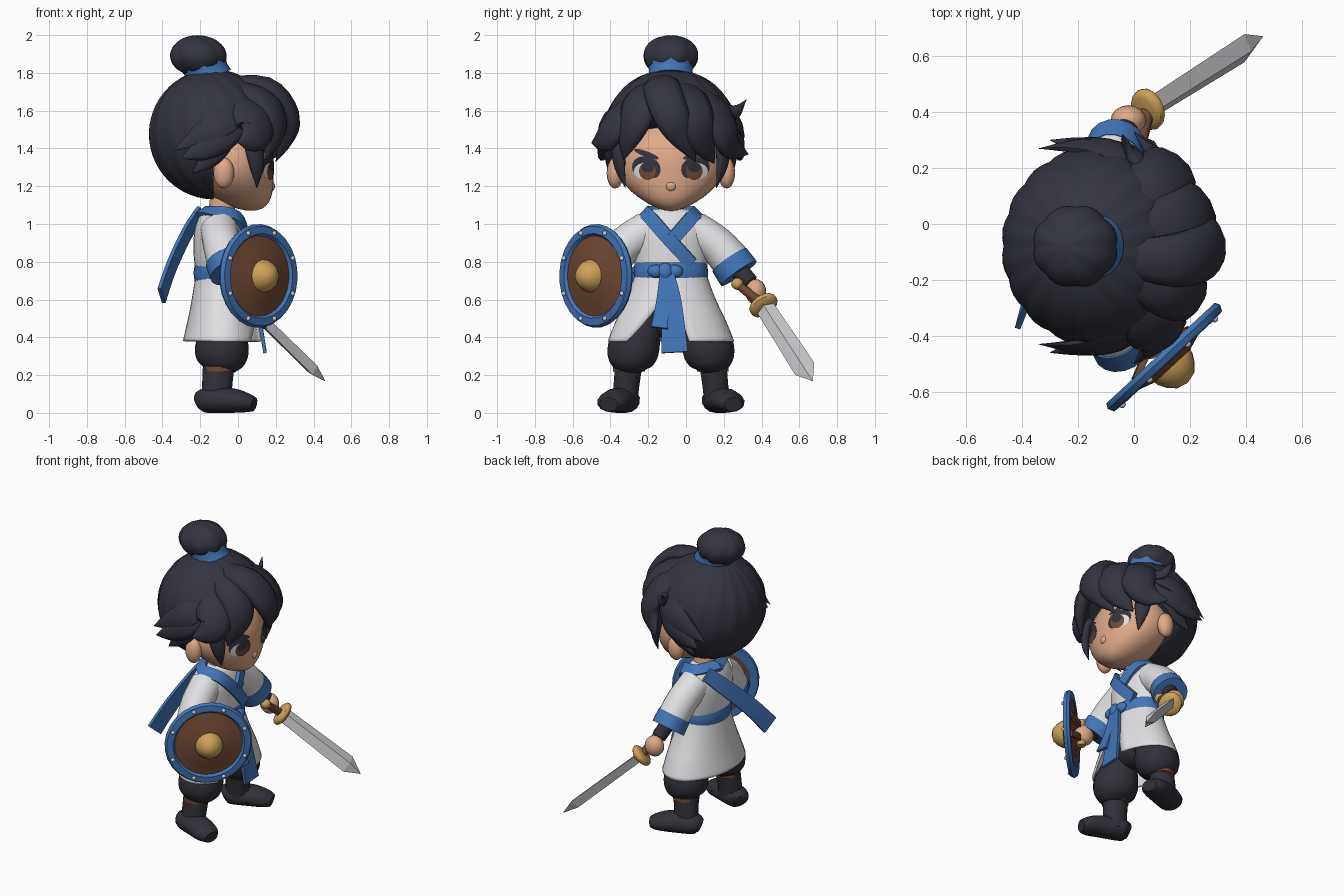
import bpy, bmesh, math
from mathutils import Vector

if "Cube" in bpy.data.objects:
    bpy.data.objects.remove(bpy.data.objects["Cube"])

CY = -0.08  # sideways centre of the figure
COL = {"hair_black": (.033, .034, .05), "cloth_black": (.031, .03, .042), "white_cloth": (.75, .75, .77),
       "blue_cloth": (.055, .18, .48), "skin": (.74, .4, .25), "brown_leather": (.17, .066, .034),
       "gold": (.62, .36, .1), "steel": (.6, .6, .62)}
MAT = {}
for k, c in COL.items():
    MAT[k] = bpy.data.materials.new(k)
    MAT[k].diffuse_color = (*c, 1)

def finish(name, bm, mat, smooth=40, recalc=True):
    if recalc:
        bmesh.ops.recalc_face_normals(bm, faces=bm.faces[:])
    me = bpy.data.meshes.new(name)
    bm.to_mesh(me)
    bm.free()
    ob = bpy.data.objects.new(name, me)
    bpy.context.collection.objects.link(ob)
    me.materials.append(MAT[mat])
    if smooth:
        bpy.ops.object.select_all(action='DESELECT')
        ob.select_set(True)
        bpy.context.view_layer.objects.active = ob
        bpy.ops.object.shade_smooth_by_angle(angle=math.radians(smooth))
    return ob

def catmull(rows, sub):
    out = []
    for i in range(len(rows) - 1):
        q4 = [rows[min(max(i + k, 0), len(rows) - 1)] for k in (-1, 0, 1, 2)]
        for u in (j / sub for j in range(sub)):
            out.append([.5 * (2 * q + (r - p) * u + (2 * p - 5 * q + 4 * r - s) * u * u
                              + (3 * q - p - 3 * r + s) * u ** 3) for p, q, r, s in zip(*q4)])
    return out + [list(rows[-1])]

def sweep(name, rows, mat, n=(1, 0, 0), centre=None, sides=14, sub=4, smooth=40, rect=False):
    """Rows: x, y, z, half width, half thickness (along n), optional start and end of an open gap."""
    rows = catmull(rows, sub)
    bm, rings, gap = bmesh.new(), [], len(rows[0]) > 5
    for i, r in enumerate(rows):
        p = Vector(r[:3])
        t = (Vector(rows[min(i + 1, len(rows) - 1)][:3]) - Vector(rows[max(i - 1, 0)][:3])).normalized()
        h = p - Vector(centre) if centre else Vector(n)
        h = (h - t * h.dot(t)).normalized()
        b, ring = t.cross(h), []
        for k in range(sides + gap):
            a = 2 * math.pi * k / sides + (math.pi / 4 if rect else 0)
            if gap:
                a = r[5] + (2 * math.pi - r[5] - r[6]) * k / sides
            s = 1.414 if rect else 1
            ring.append(bm.verts.new(p + h * (max(r[4], .001) * s * math.cos(a))
                                     + b * (max(r[3], .001) * s * math.sin(a))))
        rings.append(ring)
    for A, B in zip(rings, rings[1:]):
        for k in range(sides):
            m = (k + 1) if gap else (k + 1) % sides
            bm.faces.new((A[k], A[m], B[m], B[k]))
    if not gap:
        bm.faces.new(rings[0])
        bm.faces.new(rings[-1])
    return finish(name, bm, mat, smooth)

def ball(name, loc, size, mat, shape=None, axis=(0, 0, 1), seg=24):
    bm = bmesh.new()
    bmesh.ops.create_uvsphere(bm, u_segments=seg, v_segments=seg // 2 + 2, radius=1)
    q = Vector((0, 0, 1)).rotation_difference(Vector(axis))
    for v in bm.verts:
        c = q @ (shape(v.co.copy()) if shape else v.co)
        v.co = Vector(loc) + Vector([a * b for a, b in zip(c, size)])
    return finish(name, bm, mat, 60)

def lathe(name, prof, loc, axis, mat, sides=28):
    bm, rings = bmesh.new(), []
    q = Vector((0, 0, 1)).rotation_difference(Vector(axis).normalized())
    for r, h in prof:
        rings.append([bm.verts.new(Vector(loc) + q @ Vector((r * math.cos(a), r * math.sin(a), h)))
                      for a in (2 * math.pi * k / sides for k in range(sides))])
    for A, B in zip(rings, rings[1:] + rings[:1]):
        for k in range(sides):
            bm.faces.new((A[k], A[(k + 1) % sides], B[(k + 1) % sides], B[k]))
    bmesh.ops.remove_doubles(bm, verts=bm.verts[:], dist=1e-5)
    return finish(name, bm, mat, 35)

def side(rows, s):
    return [(r[0], CY + s * r[1], *r[2:]) for r in rows]

# head: egg shape with a forward, narrowed chin
HC, HR = Vector((-.03, CY, 1.32)), (.22, .29, .25)
taper = lambda z: 1 - .3 * min(z, 0) ** 2
chin = lambda z: .1 * min(z, 0) ** 2
ball("head", HC, HR, "skin", lambda c: Vector((c.x + chin(c.z) / HR[0], c.y * taper(c.z), c.z)), seg=36)
ball("nose", (.168, CY, 1.2), (.028, .032, .03), "skin", seg=16)
sweep("neck", [(-.09, CY, 1.0, .075, .075), (-.08, CY, 1.16, .065, .065)], "skin")

# face plates that follow the head surface
def patch(name, y, z, w, h, mat, lift, slant=0, cut=-1):
    bm, rings = bmesh.new(), []
    for f in (.001, .35, .7, 1):
        ring = []
        for a in (math.pi * k / 10 for k in range(20)):
            py = y + w * f * math.cos(a)
            pz = z + h * f * max(math.sin(a), cut) + slant * w * f * math.cos(a)
            sz = (pz - HC.z) / HR[2]
            sy = (py - CY) / HR[1] / taper(sz)
            px = HC.x + HR[0] * math.sqrt(max(0, 1 - sz * sz - sy * sy)) + chin(sz)
            ring.append(bm.verts.new((px + lift, py, pz)))
        rings.append(ring)
    for A, B in zip(rings, rings[1:]):
        for k in range(20):
            bm.faces.new((A[k], B[k], B[(k + 1) % 20], A[(k + 1) % 20]))
    bmesh.ops.reverse_faces(bm, faces=[f for f in bm.faces if f.normal.x < 0])
    finish(name, bm, mat, 60, False)

for s in (-1, 1):
    y = CY + s * .13
    patch("eye_lash", y, 1.295, .076, .064, "hair_black", .003, s * .1, -.75)
    patch("eye_white", y + s * .008, 1.28, .058, .043, "white_cloth", .005)
    patch("iris", y - s * .006, 1.28, .045, .047, "brown_leather", .007)
    patch("pupil", y - s * .006, 1.3, .034, .026, "hair_black", .009)
    patch("eyebrow", y, 1.37, .066, .016, "hair_black", .006, s * .35)
    ball("ear", (-.075, CY + s * .295, 1.27), (.055, .045, .082), "skin", seg=16)

# hair: grooved cap trimmed away from the face, bun and tie
def grooves(n, d):
    return lambda c: c * (1 - d * (1 - abs(math.sin(n * math.atan2(c.y, c.x)))) * math.hypot(c.x, c.y))

cap = ball("hair_cap", (-.13, CY, 1.475), (.345, .36, .345), "hair_black", grooves(9, .025), (-.25, 0, .97), 72)
for v in cap.data.vertices:
    u = min(max((v.co.z - 1.34) / .28, 0), 1)
    v.co.x = min(v.co.x, -.13 + .38 * u)
ball("hair_bun", (-.21, CY, 1.89), (.155, .15, .11), "hair_black", grooves(4, .06), (-.3, 0, .95), 40)
lathe("hair_tie", [(.09, -.04), (.122, -.04), (.114, 0), (.122, .04), (.09, .04)],
      (-.165, CY, 1.81), (-.36, 0, .93), "blue_cloth")

def lock(pts, w, t, s=1):
    prof = [.5, 1, 1, .7, .02] if len(pts) > 4 else [.6, 1, .75, .02]
    rows = [(x, CY + s * y, z, w * f, t * f) for (x, y, z), f in zip(pts, prof)]
    sweep("hair_lock", rows, "hair_black", centre=(-.1, CY, 1.42), sides=10, smooth=60)

# parted fringe
lock([(-.12, -.03, 1.75), (.15, -.05, 1.73), (.275, 0, 1.58), (.25, .07, 1.45), (.2, .13, 1.33)], .1, .05)
lock([(-.12, .03, 1.75), (.13, .08, 1.68), (.23, .13, 1.55), (.19, .18, 1.42), (.13, .23, 1.32)], .11, .05)
lock([(-.12, .08, 1.73), (.06, .21, 1.64), (.13, .28, 1.5), (.08, .32, 1.41), (0, .41, 1.37)], .11, .05)
lock([(-.12, -.07, 1.75), (.1, -.15, 1.68), (.19, -.18, 1.57), (.18, -.225, 1.45), (.15, -.25, 1.34)], .1, .05)
lock([(-.12, -.1, 1.71), (.04, -.25, 1.6), (.09, -.31, 1.5), (.06, -.36, 1.45), (0, -.42, 1.43)], .11, .05)
# sidelocks and swept spikes
for s in (-1, 1):
    lock([(.02, .26, 1.55), (.08, .275, 1.42), (.1, .27, 1.3), (.1, .24, 1.19)], .055, .03, s)
    lock([(.04, .27, 1.55), (-.08, .34, 1.46), (-.2, .36, 1.39), (-.3, .38, 1.35)], .08, .04, s)
    lock([(.04, .26, 1.6), (-.08, .34, 1.54), (-.2, .36, 1.47), (-.34, .35, 1.39)], .08, .03, s)
    lock([(-.04, .28, 1.49), (-.1, .325, 1.42), (-.16, .325, 1.34), (-.24, .33, 1.27)], .07, .03, s)
lock([(.1, .2, 1.6), (.02, .3, 1.59), (-.02, .35, 1.6), (-.04, .4, 1.66)], .045, .025)

# torso, skirt open at the front, belt and sash
sweep("tunic", [(-.09, CY, .7, .18, .125), (-.1, CY, .84, .2, .135), (-.1, CY, .97, .21, .13),
                (-.1, CY, 1.05, .16, .1), (-.1, CY, 1.08, .09, .07)], "white_cloth", sides=28)
skirt = sweep("skirt", [(-.09, CY, .76, .18, .13, .02, .02), (-.085, CY, .62, .23, .158, .15, .1),
                        (-.08, CY, .48, .295, .19, .5, .22), (-.08, CY, .38, .335, .212, .8, .3)],
              "white_cloth", sides=36)
skirt.modifiers.new("cloth_thickness", 'SOLIDIFY').thickness = .014
sweep("belt", [(-.09, CY, .685, .19, .137), (-.09, CY, .74, .197, .145), (-.09, CY, .795, .19, .137)],
      "blue_cloth", sides=28)
ball("sash_knot", (.06, CY - .03, .745), (.032, .042, .05), "blue_cloth", seg=14)
for s in (-1, 1):
    ball("sash_bow", (.055, CY - .03 + s * .05, .75), (.028, .045, .035), "blue_cloth", seg=14)
for name, y0, y1, z1, w in (("sash_tail_long", -.01, .02, .32, .07), ("sash_tail_short", -.03, -.06, .45, .045)):
    sweep(name, [(.07, CY + y0, .73, .03, .012), (.1, CY + (y0 + y1) / 2, .58, w * .75, .01),
                 (.143, CY + y1, z1, w, .009)], "blue_cloth", sides=4, rect=True)

# crossed collar and trailing ribbon
for s, count in ((1, 5), (-1, 4)):
    sweep("collar", side([(-.19, 0, 1.065, .035, .016), (-.12, s * .13, 1.06, .035, .018),
                          (-.005, s * .105, 1.03, .036, .02), (.04, s * .01, .92, .036, .015),
                          (.028, -s * .11, .79, .034, .014)][:count], -1),
          "blue_cloth", centre=(-.11, CY, .93), sides=4, rect=True)
sweep("back_ribbon", [(-.2, .06, 1.06, .045, .01), (-.27, -.04, .95, .05, .01), (-.35, -.2, .78, .055, .01),
                      (-.405, -.33, .62, .06, .01)], "blue_cloth", n=(-.8, .3, .1), sides=4, rect=True)

# arms
for s, sl, cuff, arm, hand in (
        (1, [(-.1, .12, .97, .1, .1), (-.085, .24, .89, .1, .1), (-.07, .33, .79, .106, .1)],
         [(-.073, .31, .81, .11, .105), (-.06, .36, .738, .115, .108)],
         [(-.06, .33, .79, .05, .05), (-.03, .42, .69, .045, .045)], (-.02, .37, .64)),
        (-1, [(-.1, .12, .97, .1, .1), (-.085, .24, .89, .1, .1), (-.065, .32, .80, .1, .1)],
         [(-.068, .31, .81, .108, .108), (-.04, .355, .745, .112, .112)],
         [(-.05, .33, .78, .05, .05), (.03, .36, .73, .045, .045)], (.045, -.43, .72))):
    for name, rows, mat in (("sleeve", sl, "white_cloth"), ("cuff", cuff, "blue_cloth"), ("bracer", arm, "cloth_black")):
        sweep(name, side(rows, s), mat, n=(1, 0, .2), sides=18)
    ball("hand", hand, (.064, .055, .068), "skin", seg=16)

# legs and boots
ball("hips", (-.085, CY, .53), (.115, .17, .14), "cloth_black")
for s in (-1, 1):
    sweep("trouser", side([(-.085, .09, .58, .08, .08), (-.085, .15, .46, .11, .11), (-.085, .195, .35, .138, .142),
                           (-.09, .215, .27, .12, .128), (-.095, .22, .225, .07, .08)], s), "cloth_black", sides=18)
    sweep("boot_shaft", side([(-.1, .22, .28, .075, .085), (-.11, .235, .15, .07, .08),
                              (-.115, .245, .05, .07, .08)], s), "cloth_black")
    lathe("boot_strap", [(.07, -.013), (.084, -.013), (.084, .013), (.07, .013)],
          (-.1, CY + s * .222, .232), (0, 0, 1), "brown_leather", 16)
    sweep("boot_foot", side([(-.205, .215, .055, .04, .045), (-.17, .235, .066, .078, .066), (-.04, .285, .066, .085, .066),
                             (.04, .315, .055, .08, .053), (.085, .33, .045, .05, .038)], s), "cloth_black", n=(0, 0, 1))

# sword
G, TIP = Vector((.05, .41, .57)), Vector((.46, .67, .17))
L, D = (TIP - G).length, (TIP - G).normalized()
up = (Vector((0, 0, 1)) - D * D.z).normalized()
flat = Vector((-D.y, D.x, 0)).normalized()
face = D.cross(up * .7 + flat * .7)
at = lambda f: tuple(G + D * f)
sweep("sword_blade", [(*at(0), .05, .03), (*at(L - .1), .06, .032), (*at(L), .002, .002)], "steel",
      n=face, sides=4, sub=1, smooth=0)
sweep("sword_guard", [(*at(-.025), .06, .045), (*at(-.012), .078, .07), (*at(.012), .078, .07),
                      (*at(.028), .055, .04)], "gold", n=face, sub=2)
sweep("sword_grip", [(.02, .275, .68, .022, .022), (*at(0), .026, .026)], "brown_leather", n=face)
ball("sword_pommel", (.02, .272, .683), (.032, .032, .032), "gold", seg=14)

# shield
C, N = Vector((.107, -.475, .725)), Vector((.68, -.733, 0))
T = Vector((N.y, -N.x, 0))
lathe("shield_rim", [(.214, -.018), (.265, -.018), (.275, 0), (.264, .022), (.225, .026), (.212, .01)], C, N, "blue_cloth")
lathe("shield_board", [(0, -.012), (.225, -.012), (.225, .008), (.15, .024), (.07, .05), (0, .05)], C, N, "brown_leather")
lathe("shield_boss", [(0, .04), (.088, .04), (.084, .06), (.068, .088), (.042, .115), (0, .126)], C, N, "gold", 18)
for a in (math.pi * (k + .5) / 4 for k in range(8)):
    ball("shield_rivet", C + N * .024 + T * .244 * math.cos(a) + Vector((0, 0, .244 * math.sin(a))),
         (.013, .013, .013), "steel", seg=8)
for z in (-.07, .07):
    sweep("shield_strap", [(*(C + N * d + T * o + Vector((0, 0, z * f))), .02, .012) for d, o, f in
                           ((-.01, -.13, 1), (-.055, 0, .6), (-.01, .13, 1))], "brown_leather", n=N, sides=4, rect=True)
sweep("shield_grip", [(*(C - N * .06 + Vector((0, 0, z))), .026, .026) for z in (-.09, .09)], "gold", n=N)

for m in bpy.data.materials:
    if m.users and not m.is_grease_pencil:
        m.use_nodes = True
        m.node_tree.nodes["Principled BSDF"].inputs["Base Color"].default_value = m.diffuse_color
